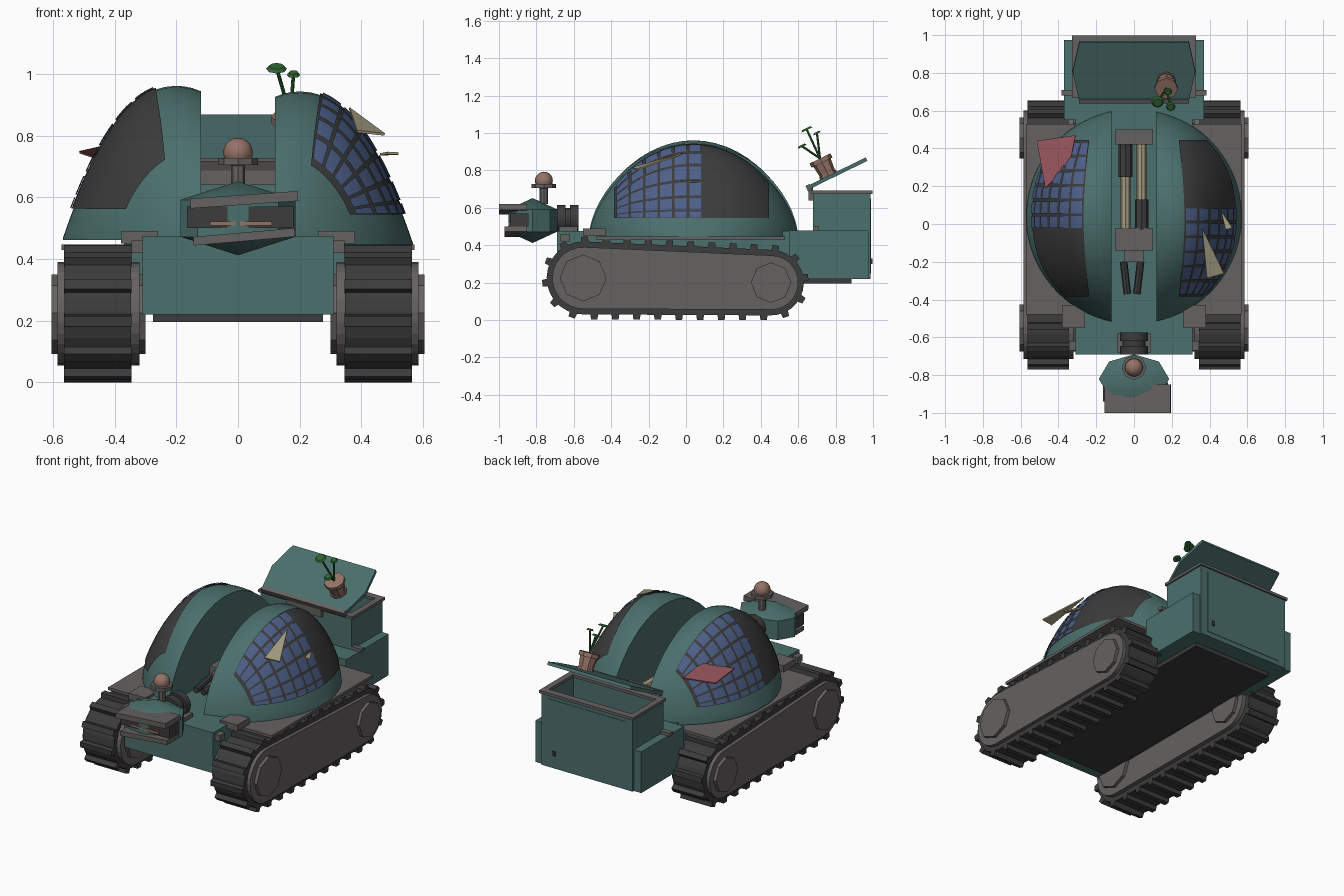
import bpy, bmesh, math
from mathutils import Vector, Matrix

if "Cube" in bpy.data.objects:
    bpy.data.objects.remove(bpy.data.objects["Cube"])


def material(name, *rgb):
    m = bpy.data.materials.new(name)
    m.use_nodes = True
    m.diffuse_color = (*rgb, 1)
    m.node_tree.nodes["Principled BSDF"].inputs["Base Color"].default_value = (*rgb, 1)
    return m


TEAL = material("teal paint", .07, .16, .15)
GREY = material("warm grey metal", .13, .122, .118)
DARK = material("dark rubber", .045, .045, .045)
BLUE = material("solar blue", .075, .115, .25)
COPPER = material("copper", .30, .17, .135)
PINK = material("faded pink", .30, .09, .105)
BEIGE = material("beige", .38, .34, .22)
GREEN = material("leaf green", .03, .13, .035)


def finish(name, bm, mat, smooth=False, matrix=Matrix()):
    bmesh.ops.recalc_face_normals(bm, faces=bm.faces)
    mesh = bpy.data.meshes.new(name)
    bm.to_mesh(mesh)
    bm.free()
    mesh.materials.append(mat)
    ob = bpy.data.objects.new(name, mesh)
    ob.matrix_world = matrix
    bpy.context.collection.objects.link(ob)
    if smooth:
        bpy.ops.object.select_all(action='DESELECT')
        ob.select_set(True)
        bpy.context.view_layer.objects.active = ob
        bpy.ops.object.shade_smooth_by_angle(angle=math.radians(40))
    return ob


def add_prism(bm, pts, lo, hi, axis):
    place = (lambda p, d: (d, *p)) if axis == 'x' else (lambda p, d: (*p, d))
    a, b = ([bm.verts.new(place(p, d)) for p in pts] for d in (lo, hi))
    bm.faces.new(a)
    bm.faces.new(b)
    for i in range(len(pts)):
        j = (i + 1) % len(pts)
        bm.faces.new((a[i], a[j], b[j], b[i]))


def prism(name, pts, lo, hi, axis, mat, matrix=Matrix()):
    bm = bmesh.new()
    add_prism(bm, pts, lo, hi, axis)
    return finish(name, bm, mat, False, matrix)


def box(name, x, y, z, mat, matrix=Matrix()):
    pts = [(x[0], y[0]), (x[1], y[0]), (x[1], y[1]), (x[0], y[1])]
    return prism(name, pts, z[0], z[1], 'z', mat, matrix)


def rod(name, a, b, r, mat, r2=None, sides=8):
    a, b = Vector(a), Vector(b)
    bm = bmesh.new()
    bmesh.ops.create_cone(bm, cap_ends=True, segments=sides, radius1=r,
                          radius2=r if r2 is None else r2, depth=(b - a).length)
    turn = (b - a).to_track_quat('Z', 'Y').to_matrix().to_4x4()
    return finish(name, bm, mat, sides > 8, Matrix.Translation((a + b) / 2) @ turn)


def ball(name, centre, scale, mat, u=16, v=10):
    bm = bmesh.new()
    bmesh.ops.create_uvsphere(bm, u_segments=u, v_segments=v, radius=1)
    bmesh.ops.scale(bm, vec=scale, verts=bm.verts)
    return finish(name, bm, mat, True, Matrix.Translation(centre))


# Tracks: loop around a large front wheel and a smaller rear wheel
FRONT, REAR = Vector((-.55, .225)), Vector((.455, .2))


def loop(r1, r2, n=14):
    d = REAR - FRONT
    phi, beta = math.atan2(d.y, d.x), math.acos((r1 - r2) / d.length)
    pts = []
    for c, r, s, e in ((FRONT, r1, beta, 2 * math.pi - beta), (REAR, r2, -beta, beta)):
        for i in range(n + 1):
            a = phi + s + (e - s) * i / n
            pts.append(c + r * Vector((math.cos(a), math.sin(a))))
    return pts


def cleats(bm, path, count, lo, hi):
    segs = list(zip(path, path[1:] + path[:1]))
    total = sum((b - a).length for a, b in segs)
    for k in range(count):
        s = total * k / count
        for a, b in segs:
            if s <= (b - a).length:
                break
            s -= (b - a).length
        t = (b - a).normalized()
        n, p = Vector((t.y, -t.x)), a + t * s
        add_prism(bm, [p - t * .022 - n * .01, p + t * .022 - n * .01,
                       p + t * .017 + n * .026, p - t * .017 + n * .026], lo, hi, 'x')


for side, s in (("left", 1), ("right", -1)):
    bm = bmesh.new()
    belt = loop(.195, .175)
    add_prism(bm, belt, s * .347, s * .563, 'x')
    cleats(bm, belt, 28, s * .345, s * .565)
    finish(side + "_track_belt", bm, DARK)
    prism(side + "_track_plate", loop(.165, .145), s * .32, s * .585, 'x', GREY)
    for part, c, r in (("front", FRONT, .125), ("rear", REAR, .108)):
        rod(f"{side}_{part}_hub", (s * .30, *c), (s * .605, *c), r, GREY)
    box(side + "_fender", (s * .3, s * .572), (-.48, .53), (.43, .447), GREY)
    box(side + "_deck_latch", (s * .26, s * .38), (-.55, -.43), (.45, .49), GREY)
    box(side + "_front_bracket", (s * .3, s * .345), (-.67, -.62), (.42, .46), GREY)
    box(side + "_box_tab", (s * .3, s * .385), (.68, .71), (.48, .5), GREY)

# Hull and rear storage box
box("hull", (-.31, .31), (-.69, .84), (.22, .475), TEAL)
box("rear_hull", (-.37, .37), (.55, .975), (.22, .48), TEAL)
box("belly_plate", (-.275, .275), (-.6, .885), (.195, .222), DARK)
box("box_floor", (-.31, .31), (.68, .98), (.45, .5), DARK)
for s in (1, -1):
    box("box_side_wall", (s * .295, s * .318), (.678, .985), (.22, .685), TEAL)
    box("box_side_rim", (s * .29, s * .328), (.67, .998), (.675, .692), GREY)
for y, part in ((.678, "front"), (.962, "rear")):
    box(f"box_{part}_wall", (-.318, .318), (y, y + .025), (.22, .685), TEAL)
    box(f"box_{part}_rim", (-.328, .328), (y - .008, y + .036), (.675, .692), GREY)
box("box_rear_panel", (-.27, .27), (.98, .99), (.25, .65), TEAL)
box("box_latch", (.22, .24), (.988, .996), (.3, .33), DARK)
box("box_hinge", (-.12, .12), (.655, .68), (.64, .72), GREY)
lid_frame = Matrix.Translation((0, .66, .7)) @ Matrix.Rotation(math.radians(26), 4, 'X')
prism("box_lid", [(-.29, 0), (.29, 0), (.325, .17), (.29, .345), (-.29, .345), (-.325, .17)],
      0, .02, 'z', TEAL, lid_frame)
box("lid_lip", (-.29, .29), (-.012, .012), (-.008, .024), GREY, lid_frame)

# Potted plant standing on the lid
base, up = Vector((.17, .765, .765)), Vector((0, -.44, .9))
rod("plant_pot", base, base + up * .09, .042, COPPER, .052)
rod("pot_rim", base + up * .085, base + up * .11, .062, COPPER)
rod("pot_foot", base - up * .005, base + up * .02, .05, COPPER)
root = base + up * .11
for tip, r in (((.125, .645, 1.02), .034), ((.18, .70, 1.0), .022), ((.195, .62, .93), .026)):
    tip = Vector(tip)
    rod("plant_stem", root, tip, .006, GREEN)
    rod("plant_leaf", tip - up * .004, tip + up * .006, r, GREEN, r * .7)

# Wing shells: heights above the shell base
BASE = .455


def half_width(x):
    return math.sqrt(.57 ** 2 - x * x)


def crest(x):
    return .5 * (1 - abs((x - .2) / .37) ** 2.2)


def shell_height(x, y):
    u = (y - .04) / half_width(x)
    return crest(x) * max(0, 1 - u * u) ** .62


def shell(name, s, lift):
    bm, rows, n, m = bmesh.new(), [], 24, 28
    for i in range(n + 1):
        x = .12 + .448 * math.sin(i / n * math.pi / 2)
        rows.append([bm.verts.new((s * x, .04 - half_width(x) * math.cos(a),
                                   BASE + lift + crest(x) * math.sin(a) ** 1.24))
                     for a in (math.pi * j / m for j in range(m + 1))])
    for p, q in zip(rows, rows[1:]):
        for j in range(m):
            bm.faces.new((p[j], p[j + 1], q[j + 1], q[j]))
    bm.faces.new(rows[0])
    bm.faces.new(rows[-1])
    bm.faces.new([r[0] for r in rows] + [r[-1] for r in reversed(rows)])
    finish(name, bm, TEAL, True)


def panel_point(a, b, s, lift, offset):
    y = -.38 + .82 * a
    lo = .235 + .03 * math.sin(math.pi * a)
    inner, outer = lo, .565
    for _ in range(20):
        mid = (inner + outer) / 2
        good = half_width(mid) > abs(y - .04) and shell_height(mid, y) > .1
        inner, outer = (mid, outer) if good else (inner, mid)
    x = lo + (inner - lo) * (1 - (1 - b) ** 1.6)
    e = .002
    n = Vector(((shell_height(x - e, y) - shell_height(x + e, y)) / (2 * e),
                (shell_height(x, y - e) - shell_height(x, y + e)) / (2 * e), 1)).normalized()
    p = Vector((x, y, BASE + lift + shell_height(x, y))) + n * offset
    return (s * p.x, p.y, p.z)


def add_patch(bm, a0, a1, b0, b1, na, nb, s, lift, offset):
    g = [[bm.verts.new(panel_point(a0 + (a1 - a0) * i / na, b0 + (b1 - b0) * j / nb,
                                   s, lift, offset)) for j in range(nb + 1)] for i in range(na + 1)]
    for i in range(na):
        for j in range(nb):
            f = bm.faces.new((g[i][j], g[i + 1][j], g[i + 1][j + 1], g[i][j + 1]))
            f.normal_update()
            if f.normal.z < 0:
                f.normal_flip()


for side, s, lift, start in (("left", 1, -.012, .01), ("right", -1, .006, .43)):
    shell(side + "_wing_shell", s, lift)
    bm = bmesh.new()
    add_patch(bm, 0, 1, 0, 1, 28, 16, s, lift, .006)
    finish(side + "_panel_backing", bm, DARK, True)
    bm = bmesh.new()
    cols, rows, gap = 6, 6, .09
    for i in range(cols):
        for j in range(rows):
            a = [start + .56 * (i + k) / cols for k in (gap, 1 - gap)]
            b = [(j + k) / rows for k in (gap, 1 - gap)]
            add_patch(bm, *a, *b, 3, 3, s, lift, .011)
    finish(side + "_solar_cells", bm, BLUE)


# Loose scraps lying on the shells
def scrap(name, pts, mat):
    bm = bmesh.new()
    bm.faces.new([bm.verts.new(p) for p in pts])
    ob = finish(name, bm, mat)
    ob.modifiers.new("thickness", 'SOLIDIFY').thickness = .008


scrap("large_beige_scrap", [(.36, -.02, .885), (.475, -.26, .80), (.385, -.285, .81)], BEIGE)
scrap("small_beige_scrap", [(.46, .07, .735), (.52, -.02, .738), (.485, -.03, .74)], BEIGE)
scrap("pink_scrap", [(-.515, .44, .75), (-.31, .47, .74), (-.34, .32, .79), (-.47, .19, .735)], PINK)

# Folded gripper arm between the shells
box("arm_shoulder", (-.1, .1), (.42, .5), (.47, .6), GREY)
box("arm_elbow", (-.1, .1), (-.14, -.02), (.5, .58), GREY)
box("arm_wrist", (-.05, .05), (-.2, -.13), (.51, .57), GREY)
for x, y0, y1 in ((-.045, .25, .42), (.04, -.03, .13)):
    rod("arm_rod", (x, -.05, .55), (x, .45, .55), .026, BEIGE)
    rod("arm_sleeve", (x, y0, .55), (x, y1, .55), .036, DARK)
for s in (1, -1):
    rod("gripper_finger", (s * .045 - .01, -.2, .54), (s * .025 - .01, -.37, .53), .02, DARK)

# Neck and head
for y, r in ((-.59, .075), (-.625, .06), (-.66, .075)):
    rod("neck_ring", (0, y + .015, .54), (0, y - .03, .54), r, DARK, sides=12)
box("neck_mount", (-.09, .09), (-.68, -.58), (.47, .5), GREY)
ball("head", (0, -.82, .532), (.215, .15, .12), TEAL, 8, 3)
box("mouth_cavity", (-.165, .18), (-.94, -.84), (.5, .57), DARK)
box("mouth_slit", (-.09, .11), (-.948, -.93), (.508, .522), COPPER)
tilt = Matrix.Translation((.02, -.92, .592)) @ Matrix.Rotation(math.radians(-4), 4, 'Y')
box("upper_jaw", (-.175, .175), (-.08, .07), (-.016, .016), GREY, tilt)
tilt = Matrix.Translation((.02, -.91, .472)) @ Matrix.Rotation(math.radians(-5), 4, 'Y')
box("lower_jaw", (-.165, .165), (-.06, .06), (-.014, .014), GREY, tilt)

# Lamp on top of the head
rod("lamp_stem", (0, -.76, .62), (0, -.76, .71), .022, GREY)
rod("lamp_base", (0, -.76, .705), (0, -.76, .728), .065, GREY)
ball("lamp_globe", (0, -.76, .745), (.048, .048, .048), COPPER)
